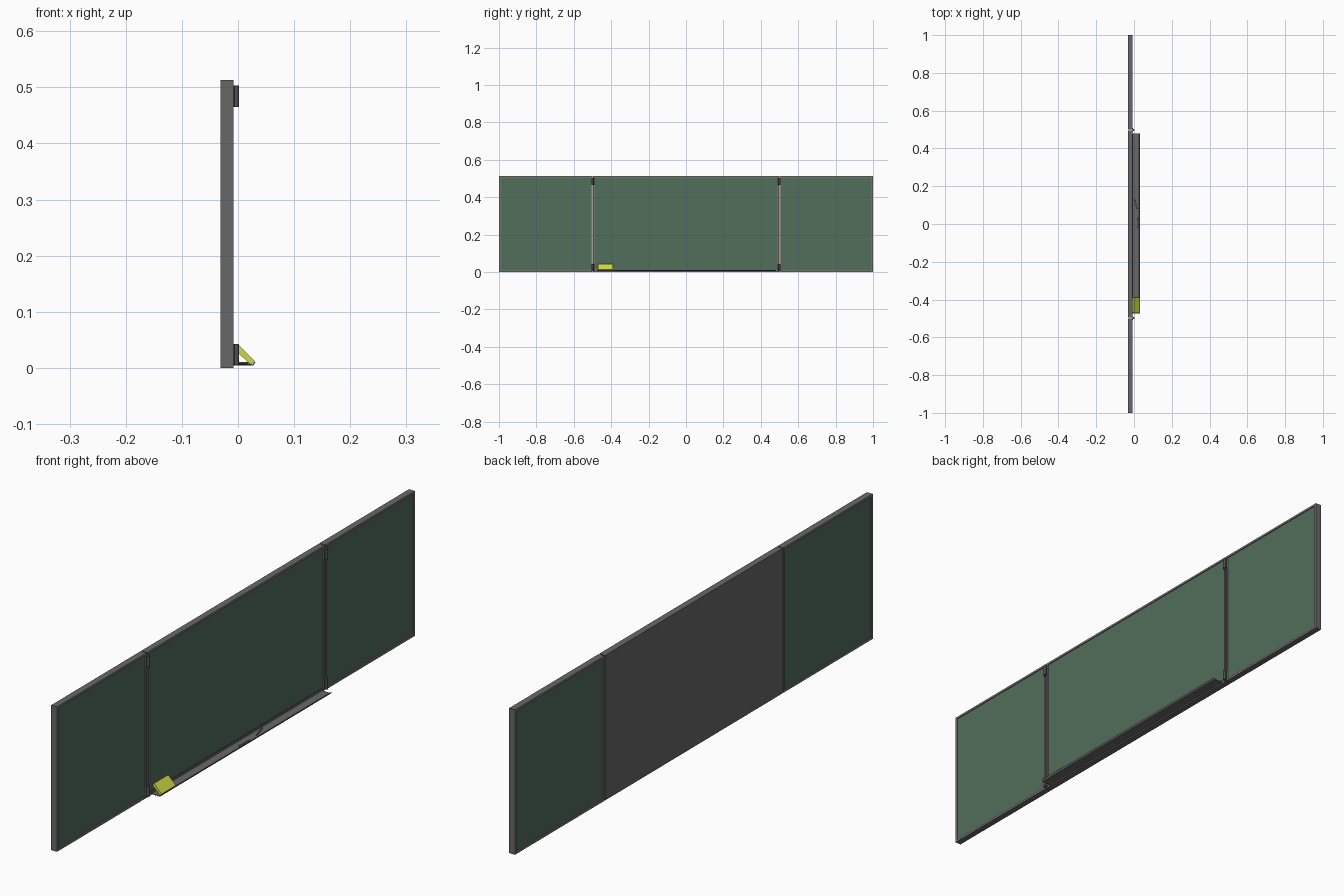
import bpy, bmesh
from math import radians
from mathutils import Matrix, Vector

cube = bpy.data.objects.get("Cube")
if cube:
    bpy.data.objects.remove(cube, do_unlink=True)


def material(name, rgb):
    m = bpy.data.materials.new(name)
    m.use_nodes = True
    col = (*rgb, 1.0)
    m.diffuse_color = col
    m.node_tree.nodes["Principled BSDF"].inputs["Base Color"].default_value = col
    return m


GREEN = material("board green", (0.083, 0.156, 0.102))
GREY = material("frame grey", (0.137, 0.137, 0.137))
TRIM = material("trim pink grey", (0.24, 0.205, 0.22))
DARK = material("hinge dark grey", (0.085, 0.085, 0.088))
YELLOW = material("eraser yellow", (0.64, 0.70, 0.06))

BACK, FACE, HEIGHT = -0.031, -0.008, 0.513
HINGE_Y, GAP, RIM, RECESS = 0.498, 0.002, 0.010, 0.003


def finish(name, bm, mats):
    bmesh.ops.recalc_face_normals(bm, faces=bm.faces)
    mesh = bpy.data.meshes.new(name)
    bm.to_mesh(mesh)
    bm.free()
    ob = bpy.data.objects.new(name, mesh)
    bpy.context.collection.objects.link(ob)
    for m in mats:
        mesh.materials.append(m)
    return ob


def add_box(bm, lo, hi):
    lo, hi = Vector(lo), Vector(hi)
    mat = Matrix.Translation((lo + hi) / 2) @ Matrix.Diagonal((*(hi - lo), 1))
    return bmesh.ops.create_cube(bm, size=1, matrix=mat)["verts"]


def extrude_profile(name, points, y0, y1, mat):
    """Closed x-z outline pulled along y."""
    bm = bmesh.new()
    face = bm.faces.new([bm.verts.new((x, y0, z)) for x, z in points])
    out = bmesh.ops.extrude_face_region(bm, geom=[face])["geom"]
    moved = [v for v in out if isinstance(v, bmesh.types.BMVert)]
    bmesh.ops.translate(bm, verts=moved, vec=(0, y1 - y0, 0))
    return finish(name, bm, [mat])


def board(name, y0, y1, sides):
    """Framed panel with a sunken writing surface on each listed side."""
    bm = bmesh.new()
    add_box(bm, (BACK, y0, 0), (FACE, y1, HEIGHT))
    bm.normal_update()
    for s in sides:
        face = next(f for f in bm.faces if f.normal.x * s > 0.9)
        rim = bmesh.ops.inset_region(bm, faces=[face], thickness=RIM)["faces"]
        for f in rim:
            f.material_index = 1
        wall = bmesh.ops.inset_region(bm, faces=[face], thickness=0.0005,
                                      depth=-RECESS)["faces"]
        for f in wall:
            f.material_index = 1
        face.material_index = 2
    return finish(name, bm, [GREY, TRIM, GREEN])


# Three boards: the wings can be written on from both sides
board("middle_board", -HINGE_Y + GAP, HINGE_Y - GAP, [1])
board("left_wing", HINGE_Y + GAP, 1.0, [1, -1])
board("right_wing", -1.0, -HINGE_Y - GAP, [1, -1])

# Hinges: a knuckle and two thin leaves
for side, y in (("left", HINGE_Y), ("right", -HINGE_Y)):
    for level, z in (("lower", 0.024), ("upper", 0.484)):
        bm = bmesh.new()
        bmesh.ops.create_cone(bm, cap_ends=True, segments=12, radius1=0.005,
                              radius2=0.005, depth=0.038,
                              matrix=Matrix.Translation((-0.003, y, z)))
        add_box(bm, (FACE - 0.001, y - 0.009, z - 0.019),
                (FACE + 0.002, y + 0.009, z + 0.019))
        finish(f"{level}_{side}_hinge", bm, [DARK])

# Chalk tray with a raised lip
extrude_profile("chalk_tray", [
    (FACE, 0.004), (0.027, 0.004), (0.031, 0.010), (0.030, 0.011),
    (0.026, 0.006), (-0.006, 0.006), (-0.006, 0.014), (FACE, 0.014),
], -0.475, 0.48, GREY)

# Sponge eraser leaning on the board: body and softer pad
extrude_profile("eraser_body", [
    (-0.004, 0.038), (0.0, 0.042), (0.030, 0.012), (0.026, 0.008),
], -0.47, -0.39, YELLOW)
extrude_profile("eraser_pad", [
    (-0.0075, 0.0335), (-0.0035, 0.0375), (0.0255, 0.0085), (0.0225, 0.0062),
], -0.469, -0.391, YELLOW)

# Chalk sticks lying in the tray
for name, x, y, turn in (("long_chalk", 0.010, 0.105, 18), ("short_chalk", 0.021, 0.005, -3)):
    bm = bmesh.new()
    place = (Matrix.Translation((x, y, 0.0085)) @ Matrix.Rotation(radians(turn), 4, "Z")
             @ Matrix.Rotation(radians(90), 4, "X"))
    bmesh.ops.create_cone(bm, cap_ends=True, segments=8, radius1=0.0025,
                          radius2=0.0025, depth=0.055, matrix=place)
    finish(name, bm, [TRIM])
